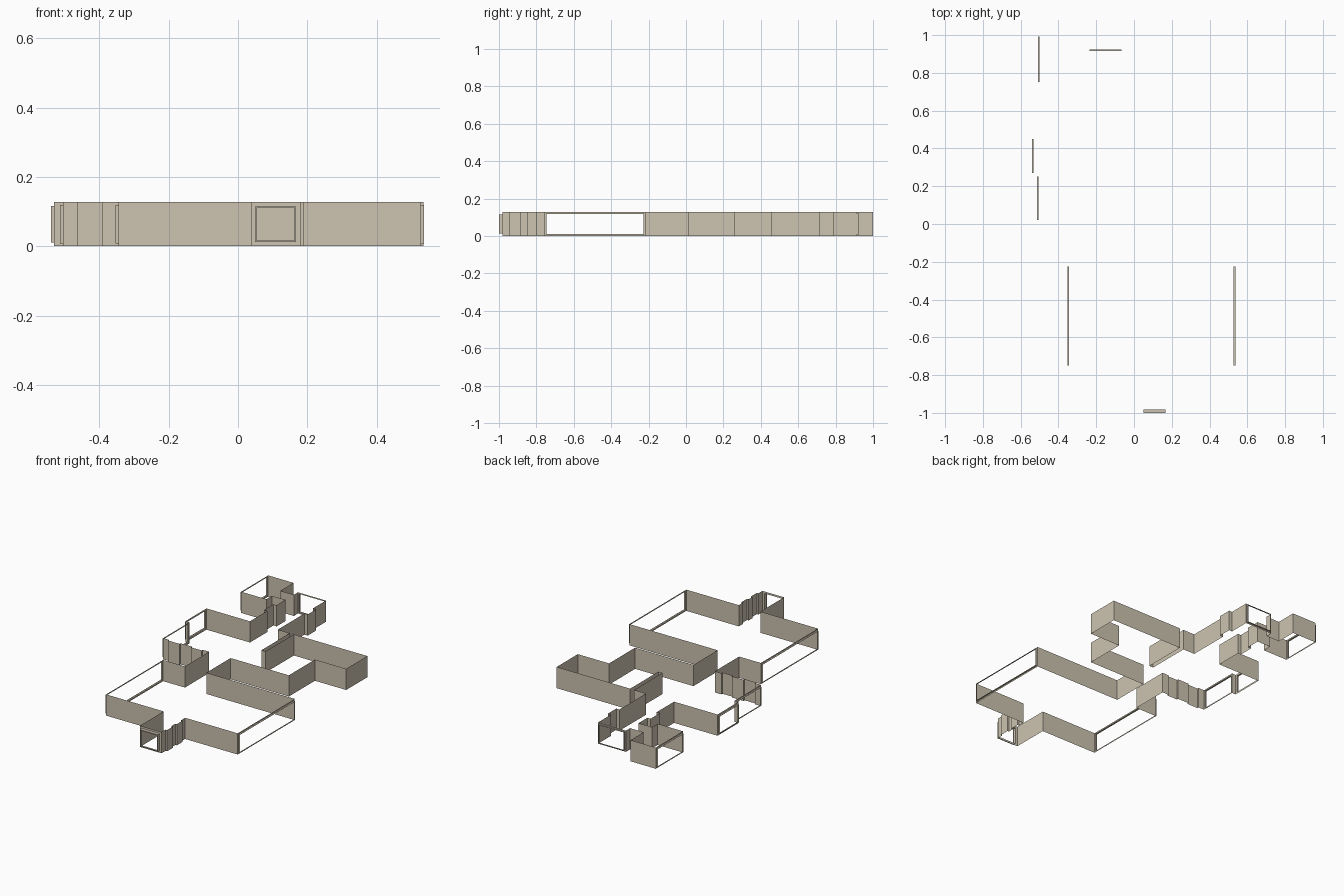
import bpy
from mathutils import Vector

if "Cube" in bpy.data.objects:
    bpy.data.objects.remove(bpy.data.objects["Cube"])

HEIGHT = 0.127

plaster = bpy.data.materials.new("warm plaster")
plaster.diffuse_color = (0.61, 0.55, 0.44, 1)
plaster.use_nodes = True
plaster.node_tree.nodes["Principled BSDF"].inputs["Base Color"].default_value = plaster.diffuse_color


def make(name, verts, faces):
    mesh = bpy.data.meshes.new(name)
    mesh.from_pydata(verts, [], faces)
    mesh.materials.append(plaster)
    bpy.context.collection.objects.link(bpy.data.objects.new(name, mesh))


def wall(name, path):
    """Thin wall sheet along a clockwise path, facing outward."""
    n = len(path)
    verts = [(x, y, z) for z in (0, HEIGHT) for x, y in path]
    make(name, verts, [(i, i + n, i + n + 1, i + 1) for i in range(n - 1)])


def window(name, a, b, depth=0.009, inset=0.008, rim=0.002):
    """Open window: wall border, reveal pushed outward and a thin outer rim."""
    a, b = Vector((*a, 0)), Vector((*b, 0))
    along = (b - a).normalized()
    out = Vector((-along.y, along.x, 0))
    verts = []
    for gap, push in ((0, 0), (inset, 0), (inset, depth), (inset + rim, depth)):
        lo, hi = Vector((0, 0, gap)), Vector((0, 0, HEIGHT - gap))
        p, q = a + along * gap + out * push, b - along * gap + out * push
        verts += [p + lo, p + hi, q + hi, q + lo]
    faces = [(4*r + i, 4*r + (i + 1) % 4, 4*r + 4 + (i + 1) % 4, 4*r + 4 + i)
             for r in range(3) for i in range(4)]
    make(name, verts, faces)


# Small north-west room
wall("north_room_wall", [(-.50, 1), (-.333, 1), (-.333, .876), (-.243, .876), (-.243, .915)])

# Corridor, dividing stub, east room and passage to the hall
wall("east_wall", [
    (-.058, .915), (-.058, .792), (-.037, .792), (-.037, .713), (-.058, .713),
    (-.058, .46), (.021, .46), (.021, .193), (.048, .193), (.048, .46),
    (.535, .46), (.535, .26), (.328, .26), (.328, .013), (-.058, .013),
    (-.058, -.217), (.528, -.217)])

# Hall front and porch side with two shallow niches
porch = [(.528, -.757), (.18, -.757)]
for top, bottom in ((-.797, -.85), (-.885, -.943)):
    porch += [(.18, top), (.19, top), (.19, bottom), (.18, bottom)]
wall("porch_niche_wall", porch + [(.18, -.981)])
wall("hall_front_wall", [(.037, -.981), (.037, -.757), (-.344, -.757)])

# Hall back and west room front with two shallow niches
west = [(-.344, -.217), (-.2, -.217), (-.2, .013)]
for right, left in ((-.243, -.314), (-.39, -.465)):
    west += [(right, .013), (right, .003), (left, .003), (left, .013)]
wall("west_niche_wall", west + [(-.505, .013)])
wall("west_step_wall", [(-.505, .26), (-.531, .26)])

# West room back, corridor side and small room front
wall("corridor_west_wall", [
    (-.531, .46), (-.243, .46), (-.243, .624), (-.264, .624), (-.264, .713),
    (-.243, .713), (-.243, .797), (-.333, .797), (-.333, .744), (-.50, .744)])

# Windows
window("corridor_window", (-.243, .915), (-.058, .915))
window("hall_east_window", (.528, -.217), (.528, -.757))
window("porch_window", (.18, -.981), (.037, -.981), depth=.019, inset=.012, rim=.005)
window("hall_west_window", (-.344, -.757), (-.344, -.217))
window("west_room_window", (-.505, .013), (-.505, .26))
window("west_bay_window", (-.531, .26), (-.531, .46), inset=.011)
window("north_room_window", (-.50, .744), (-.50, 1))
